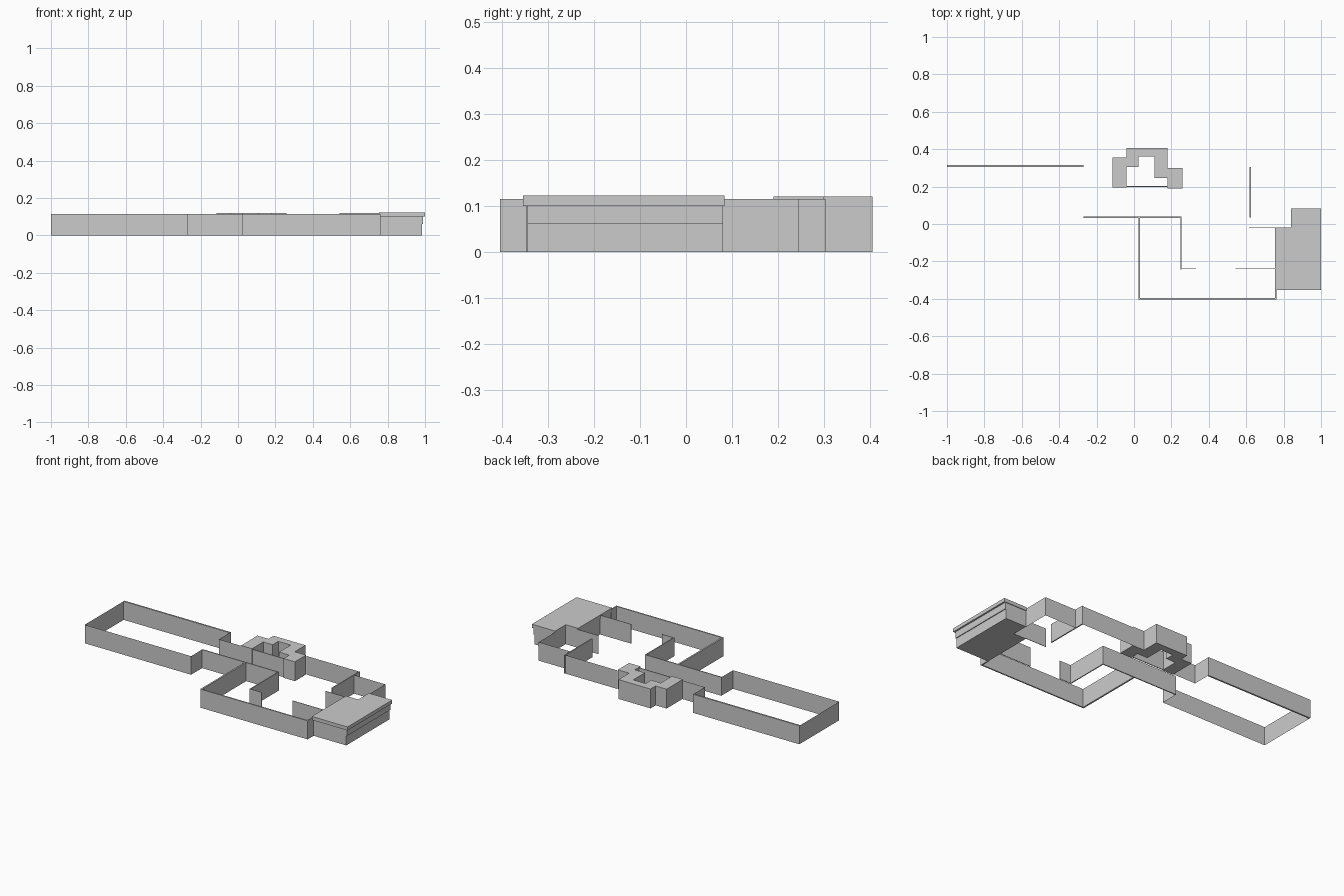
import bpy, bmesh
from mathutils import Vector

if "Cube" in bpy.data.objects:
    bpy.data.objects.remove(bpy.data.objects["Cube"])

H = 0.115  # standard wall height


def finish(name, bm):
    me = bpy.data.meshes.new(name)
    bm.to_mesh(me)
    bm.free()
    ob = bpy.data.objects.new(name, me)
    bpy.context.collection.objects.link(ob)
    return ob


def extrude_up(bm, pts, z0, z1):
    """Closed prism from a plan outline."""
    face = bm.faces.new([bm.verts.new((x, y, z0)) for x, y in pts])
    res = bmesh.ops.extrude_face_region(bm, geom=[face], use_keep_orig=True)
    top = [g for g in res["geom"] if isinstance(g, bmesh.types.BMVert)]
    bmesh.ops.translate(bm, verts=top, vec=(0, 0, z1 - z0))
    bmesh.ops.recalc_face_normals(bm, faces=bm.faces[:])


def prism(name, pts, z0, z1):
    bm = bmesh.new()
    extrude_up(bm, pts, z0, z1)
    return finish(name, bm)


def wall(name, path, t=0.0, h=H):
    """Wall run along a plan path; t = 0 gives single-sheet walls."""
    bm = bmesh.new()
    for p, q in zip(path, path[1:]):
        a, b = Vector(p), Vector(q)
        d = (b - a).normalized()
        if t:
            n = Vector((-d.y, d.x)) * t / 2
            e = d * t / 2
            extrude_up(bm, [a - e - n, b + e - n, b + e + n, a - e + n], 0, h)
        else:
            bm.faces.new([bm.verts.new(v) for v in (
                (a.x, a.y, 0), (b.x, b.y, 0), (b.x, b.y, h), (a.x, a.y, h))])
    return finish(name, bm)


def rect(x0, x1, y0, y1):
    return [(x0, y0), (x1, y0), (x1, y1), (x0, y1)]


# West hall: thick north wall, thin sheets on the other sides
wall("west_hall_north_wall", [(-0.995, 0.311), (-0.275, 0.311)], 0.01)
wall("west_hall_sheets", [(-0.27, 0.035), (-0.27, -0.075), (-1, -0.075), (-1, 0.31)])
wall("corridor_north_wall", [(-0.27, 0.31), (-0.27, 0.20), (-0.115, 0.20)])

# Corridor and south hall
wall("corridor_south_wall", [(-0.267, 0.036), (0.252, 0.036), (0.252, -0.24)], 0.006)
wall("door_stub", [(0.252, -0.24), (0.33, -0.24)], 0.003)
wall("south_hall_west_wall", [(0.028, 0.033), (0.028, -0.395)], 0.01)
wall("south_hall_wall", [(0.028, -0.40), (0.757, -0.40), (0.757, -0.35)], 0.008)
wall("south_hall_partition", [(0.545, -0.24), (0.757, -0.24)], 0.003, 0.12)

# North-east walls
wall("north_wall", [(0.26, 0.30), (0.62, 0.30)])
wall("north_east_partition", [(0.622, 0.30), (0.622, 0.038)], 0.007)
wall("north_east_wall", [(0.62, 0.245), (0.84, 0.245), (0.84, 0.08)])
wall("east_partition", [(0.617, -0.02), (0.76, -0.02)], 0.003)

# Stepped bay wrapped around an open alcove
bay = [(-0.115, 0.195), (-0.115, 0.355), (-0.04, 0.355), (-0.04, 0.405),
       (0.18, 0.405), (0.18, 0.30), (0.258, 0.30), (0.258, 0.19), (0.18, 0.19),
       (0.18, 0.245), (0.11, 0.245), (0.11, 0.36), (0.025, 0.36),
       (0.025, 0.305), (-0.04, 0.305), (-0.04, 0.195)]
prism("stepped_bay", bay, 0, 0.12)
wall("bay_front_wall", [(-0.04, 0.20), (0.18, 0.20)], 0.005)

# East block: two wall courses and an overhanging roof slab
for name, xr, z0, z1 in (("east_block_base", 0.985, 0, 0.06),
                         ("east_block_upper", 0.99, 0.06, 0.10)):
    prism(name, [(0.757, -0.345), (xr, -0.345), (xr, 0.08),
                 (0.842, 0.08), (0.842, -0.022), (0.757, -0.022)], z0, z1)
prism("east_block_roof", [(0.755, -0.354), (1.0, -0.354), (1.0, 0.084),
                          (0.84, 0.084), (0.84, -0.02), (0.755, -0.02)], 0.10, 0.122)
